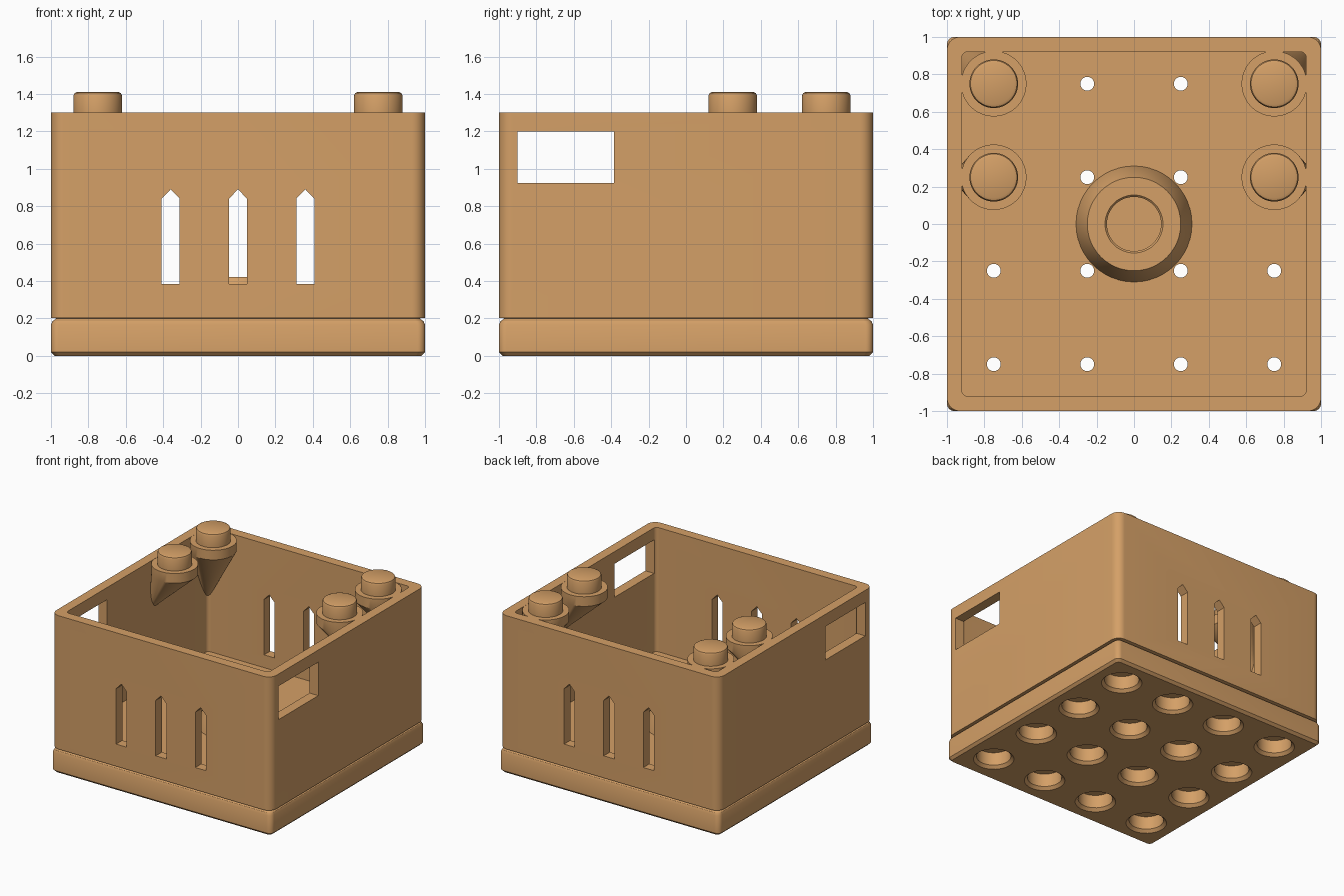
import bpy, bmesh, math
from mathutils import Vector

if "Cube" in bpy.data.objects:
    bpy.data.objects.remove(bpy.data.objects["Cube"])

tan = bpy.data.materials.new("warm tan")
tan.diffuse_color = (0.66, 0.35, 0.135, 1)
tan.use_nodes = True
tan.node_tree.nodes["Principled BSDF"].inputs["Base Color"].default_value = tan.diffuse_color


def make_object(name, bm):
    bmesh.ops.recalc_face_normals(bm, faces=bm.faces)
    mesh = bpy.data.meshes.new(name)
    bm.to_mesh(mesh)
    bm.free()
    mesh.materials.append(tan)
    ob = bpy.data.objects.new(name, mesh)
    bpy.context.collection.objects.link(ob)
    return ob


def loft(bm, rings):
    """Bridge closed point rings in order and cap both ends."""
    loops = [[bm.verts.new(p) for p in ring] for ring in rings]
    n = len(loops[0])
    for a, b in zip(loops, loops[1:]):
        for i in range(n):
            j = (i + 1) % n
            bm.faces.new((a[i], a[j], b[j], b[i]))
    bm.faces.new(loops[0][::-1])
    bm.faces.new(loops[-1])


def rounded_square(half, radius, z, steps=8):
    pts = []
    for q, (sx, sy) in enumerate(((1, 1), (-1, 1), (-1, -1), (1, -1))):
        for i in range(steps + 1):
            a = math.pi / 2 * (q + i / steps)
            pts.append((sx * (half - radius) + radius * math.cos(a),
                        sy * (half - radius) + radius * math.sin(a), z))
    return pts


def circle(r, z, x=0, y=0, n=48):
    return [(x + r * math.cos(2 * math.pi * i / n),
             y + r * math.sin(2 * math.pi * i / n), z) for i in range(n)]


def activate(ob):
    bpy.ops.object.select_all(action='DESELECT')
    ob.select_set(True)
    bpy.context.view_layer.objects.active = ob


def cut(ob, bm):
    cutter = make_object("cutter", bm)
    cutter.hide_render = True
    mod = ob.modifiers.new("cut", 'BOOLEAN')
    mod.operation, mod.solver, mod.object = 'DIFFERENCE', 'EXACT', cutter
    activate(ob)
    bpy.ops.object.modifier_apply(modifier=mod.name)
    bpy.data.objects.remove(cutter)


def smooth(ob):
    activate(ob)
    bpy.ops.object.shade_smooth_by_angle(angle=math.radians(30))


# Open box: chamfered base, groove, outer wall, rim, inner wall and floor
bm = bmesh.new()
loft(bm, [rounded_square(*s) for s in (
    (0.98, 0.03, 0), (1, 0.04, 0.02), (1, 0.04, 0.165), (0.992, 0.04, 0.185),
    (0.97, 0.03, 0.2), (1, 0.07, 0.203), (1, 0.07, 1.3),
    (0.92, 0.03, 1.3), (0.92, 0.03, 0.28))])
box = make_object("box_body", bm)

# Sixteen countersunk sockets under the base with pin holes through the floor
bm = bmesh.new()
grid = (-0.75, -0.25, 0.25, 0.75)
for x in grid:
    for y in grid:
        loft(bm, [circle(r, z, x, y, 32) for r, z in (
            (0.173, -0.02), (0.13, 0.023), (0.13, 0.13),
            (0.037, 0.13), (0.037, 0.5))])
cut(box, bm)

# Pointed slots through the front and back walls
bm = bmesh.new()
for x in (-0.36, 0, 0.36):
    outline = ((-0.048, 0.385), (0.048, 0.385), (0.048, 0.84),
               (0, 0.89), (-0.048, 0.84))
    loft(bm, [[(x + dx, y, z) for dx, z in outline] for y in (-1.2, 1.2)])
cut(box, bm)

# Rectangular window through both side walls
bm = bmesh.new()
window = ((-0.9, 0.925), (-0.385, 0.925), (-0.385, 1.2), (-0.9, 1.2))
loft(bm, [[(x, y, z) for y, z in window] for x in (-1.2, 1.2)])
cut(box, bm)
smooth(box)

# Round pedestal with a recessed seat in the middle of the floor
bm = bmesh.new()
loft(bm, [circle(r, z) for r, z in (
    (0.31, 0.275), (0.31, 0.285), (0.25, 0.42), (0.155, 0.42),
    (0.145, 0.41), (0.145, 0.31))])
smooth(make_object("floor_pedestal", bm))

# Studs on collars, each carried by a slanted cone that leans into the wall
for side, side_name in ((-1, "left"), (1, "right")):
    for y, tip, place in ((0.25, (0.98, 0.25, 0.86), "middle"),
                          (0.75, (0.955, 0.955, 0.67), "back")):
        x = side * 0.75
        bm = bmesh.new()
        rings = [circle(0.003, tip[2], side * tip[0], tip[1])]
        rings += [circle(r, z, x, y) for r, z in (
            (0.175, 1.22), (0.175, 1.299), (0.13, 1.299),
            (0.13, 1.39), (0.124, 1.404), (0.11, 1.41))]
        loft(bm, rings)
        smooth(make_object(f"{side_name}_{place}_stud", bm))
